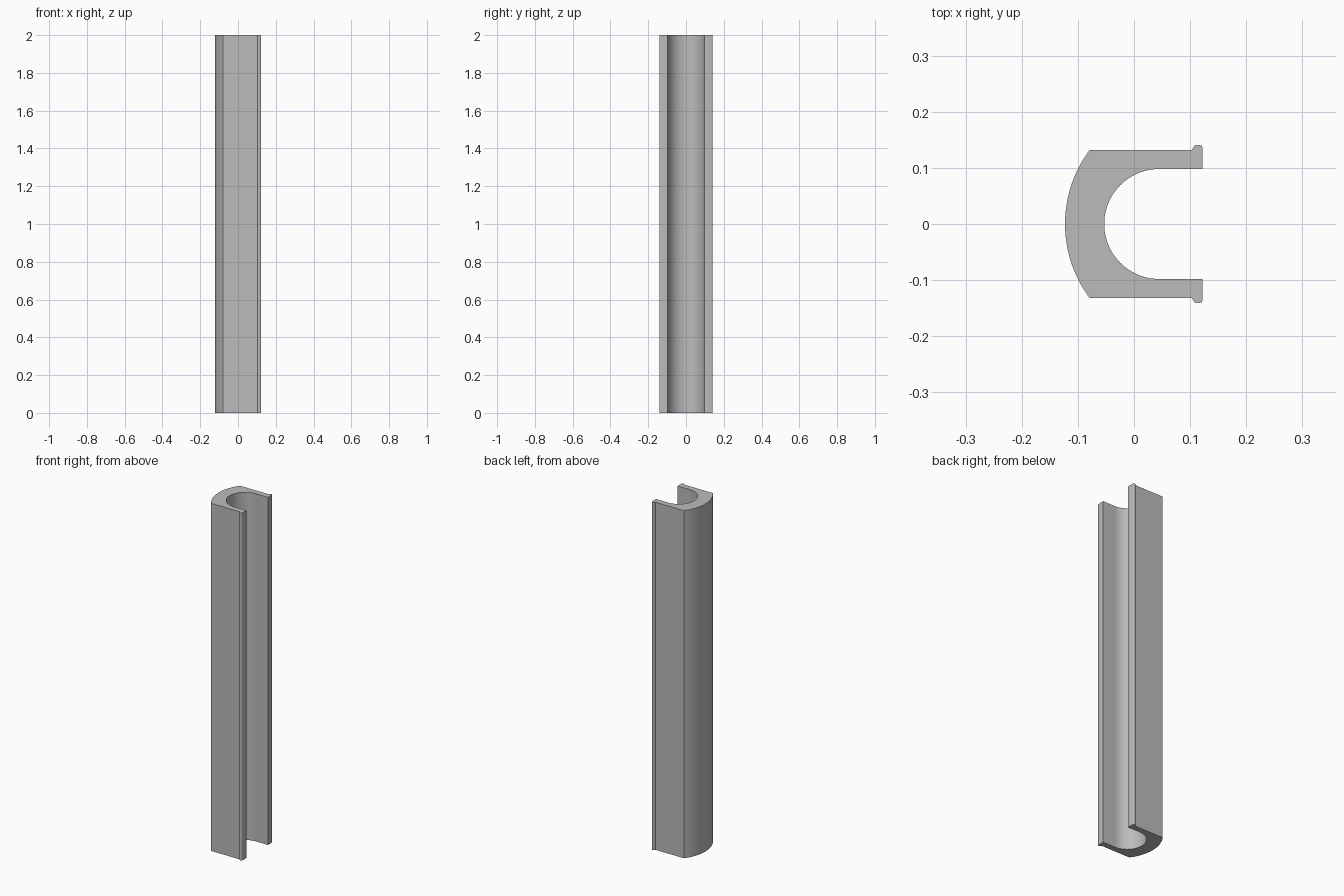
import bpy, bmesh
from math import sin, cos, pi, asin, radians

cube = bpy.data.objects.get("Cube")
if cube:
    bpy.data.objects.remove(cube, do_unlink=True)

HEIGHT = 2.0
WALL_Y = 0.132      # outer face of the side walls
BORE_R = 0.098      # rounded inside of the channel
BACK_R = 0.22       # shallow curve of the back
TIP_X = 0.122       # open edge of the channel


def arc(cx, cy, r, start, end, steps):
    """Points along an arc, angles in radians."""
    angles = [start + (end - start) * i / steps for i in range(steps + 1)]
    return [(cx + r * cos(a), cy + r * sin(a)) for a in angles]


# Half of the cross-section, from the middle of the back to the middle of the bore
half = arc(BACK_R - 0.123, 0, BACK_R, pi, pi - asin(WALL_Y / BACK_R), 16)
half += [(0.103, WALL_Y), (0.106, 0.137)]
half += arc(0.112, 0.135, 0.006, pi * 0.8, pi / 2, 4)      # retaining lip
half += arc(TIP_X - 0.006, 0.135, 0.006, pi / 2, 0, 5)
half += [(TIP_X, BORE_R)]
half += arc(0.045, 0, BORE_R, pi / 2, pi, 24)

# Mirror the half to close the outline
outline = half + [(x, -y) for x, y in reversed(half[1:-1])]

# Extrude the outline into a channel
bm = bmesh.new()
base = bm.faces.new([bm.verts.new((x, y, 0)) for x, y in outline])
top = bmesh.ops.extrude_face_region(bm, geom=[base], use_keep_orig=True)
bmesh.ops.translate(bm, vec=(0, 0, HEIGHT),
                    verts=[v for v in top["geom"] if isinstance(v, bmesh.types.BMVert)])
bmesh.ops.recalc_face_normals(bm, faces=bm.faces)
mesh = bpy.data.meshes.new("channel_profile")
bm.to_mesh(mesh)
bm.free()

channel = bpy.data.objects.new("channel_profile", mesh)
bpy.context.collection.objects.link(channel)

# Plain grey finish
grey = bpy.data.materials.new("plain_grey")
grey.use_nodes = True
color = (0.5, 0.5, 0.5, 1)
grey.diffuse_color = color
grey.node_tree.nodes["Principled BSDF"].inputs["Base Color"].default_value = color
mesh.materials.append(grey)

# Smooth curves, crisp corners
bpy.ops.object.select_all(action='DESELECT')
channel.select_set(True)
bpy.context.view_layer.objects.active = channel
bpy.ops.object.shade_smooth_by_angle(angle=radians(30))
